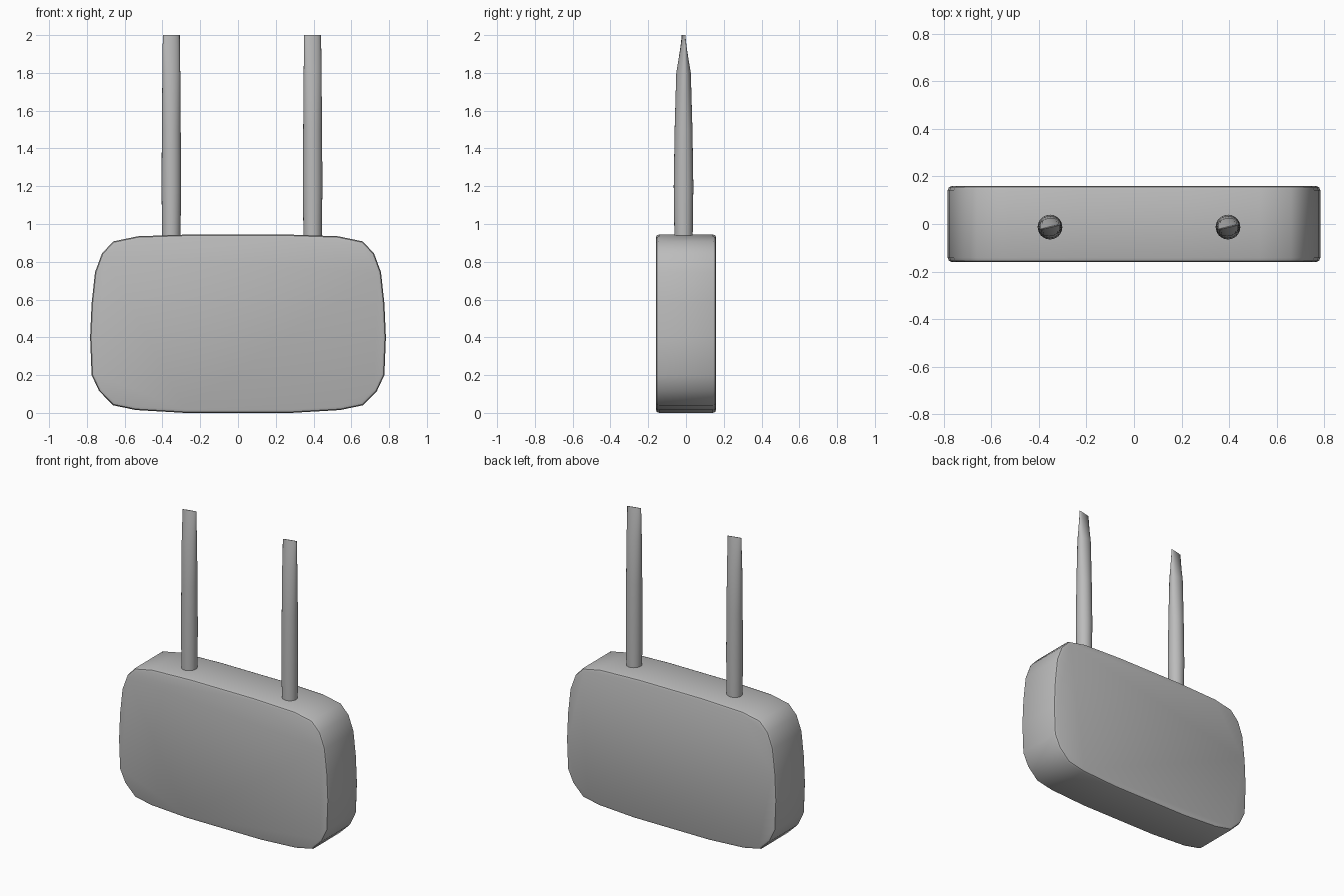
import bpy, bmesh, math

cube = bpy.data.objects.get("Cube")
if cube:
    bpy.data.objects.remove(cube)

grey = bpy.data.materials.new("light grey")
grey.use_nodes = True
COLOUR = (0.5, 0.5, 0.5, 1)
grey.diffuse_color = COLOUR
grey.node_tree.nodes["Principled BSDF"].inputs["Base Color"].default_value = COLOUR


def finish(name, bm, angle):
    bmesh.ops.recalc_face_normals(bm, faces=bm.faces)
    mesh = bpy.data.meshes.new(name)
    bm.to_mesh(mesh)
    bm.free()
    mesh.materials.append(grey)
    obj = bpy.data.objects.new(name, mesh)
    bpy.context.collection.objects.link(obj)
    bpy.ops.object.select_all(action='DESELECT')
    obj.select_set(True)
    bpy.context.view_layer.objects.active = obj
    bpy.ops.object.shade_smooth_by_angle(angle=math.radians(angle))
    return obj


# Case: rounded outline (right half, bottom to top), mirrored and extruded in depth
half = [(0.28, 0.005), (0.54, 0.015), (0.66, 0.04), (0.735, 0.115), (0.775, 0.2),
        (0.783, 0.4), (0.775, 0.58), (0.757, 0.745), (0.72, 0.845), (0.66, 0.908),
        (0.53, 0.935), (0.24, 0.945)]
half[0] = (0.28, 0.0)
outline = half + [(-x, z) for x, z in reversed(half)]
DEPTH = 0.16
bm = bmesh.new()
front = bm.faces.new([bm.verts.new((x, -DEPTH, z)) for x, z in outline])
extruded = bmesh.ops.extrude_face_region(bm, geom=[front], use_keep_orig=True)
back = [v for v in extruded["geom"] if isinstance(v, bmesh.types.BMVert)]
bmesh.ops.translate(bm, verts=back, vec=(0, 2 * DEPTH, 0))
rims = [e for e in bm.edges if abs(e.verts[0].co.y - e.verts[1].co.y) < 0.001]
bmesh.ops.bevel(bm, geom=rims, offset=0.018, segments=2, profile=0.5, affect='EDGES')
finish("case", bm, 35)


# Antennas: round rods whose tips flatten into a slightly turned chisel edge
def antenna(name, x):
    sides = 24
    turn = math.radians(13)
    # height, half width, half thickness
    rings = [(0.9, 0.048, 0.048), (1.2, 0.052, 0.052), (1.5, 0.05, 0.047),
             (1.8, 0.048, 0.038), (2.0, 0.046, 0.002)]
    bm = bmesh.new()
    loops = []
    for z, w, t in rings:
        loop = []
        for i in range(sides):
            a = 2 * math.pi * i / sides
            u, v = w * math.cos(a), t * math.sin(a)
            loop.append(bm.verts.new((x + u * math.cos(turn) - v * math.sin(turn),
                                      -0.013 + u * math.sin(turn) + v * math.cos(turn), z)))
        loops.append(loop)
    for low, high in zip(loops, loops[1:]):
        for i in range(sides):
            j = (i + 1) % sides
            bm.faces.new((low[i], low[j], high[j], high[i]))
    bm.faces.new(loops[0])
    bm.faces.new(loops[-1])
    finish(name, bm, 35)


antenna("right_antenna", -0.353)
antenna("left_antenna", 0.395)
